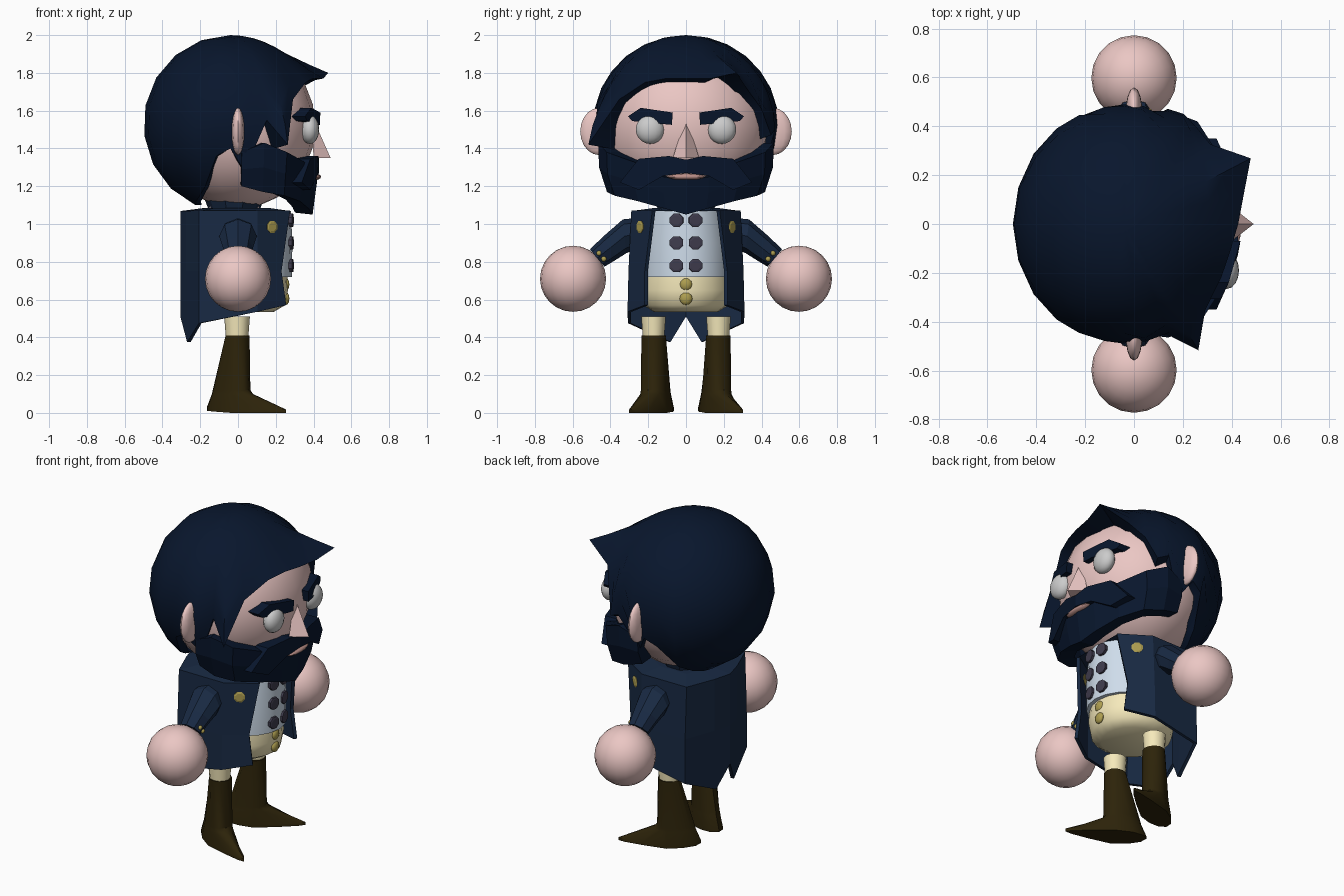
import bpy, bmesh, math
from math import sin, cos, radians, sqrt, acos, pi

if "Cube" in bpy.data.objects:
    bpy.data.objects.remove(bpy.data.objects["Cube"])

# ---------- palette ----------
def mat(name, rgb):
    m = bpy.data.materials.new(name)
    m.diffuse_color = (*rgb, 1)
    m.use_nodes = True
    m.node_tree.nodes["Principled BSDF"].inputs["Base Color"].default_value = m.diffuse_color
    return m

HAIR = mat("hair_navy", (.0025, .008, .026))
COAT = mat("coat_navy", (.009, .022, .055))
SKIN = mat("skin", (.83, .57, .55))
LIP = mat("lip", (.50, .28, .25))
CREAM = mat("cream", (.92, .82, .50))
VEST = mat("pale_blue", (.62, .72, .83))
BOOT = mat("boot_brown", (.026, .017, .003))
GOLD = mat("gold", (.42, .34, .08))
DARK = mat("button_dark", (.05, .045, .075))

# ---------- helpers ----------
def finish(name, bm, m, angle):
    bmesh.ops.remove_doubles(bm, verts=bm.verts, dist=1e-4)
    bmesh.ops.recalc_face_normals(bm, faces=bm.faces)
    me = bpy.data.meshes.new(name)
    bm.to_mesh(me)
    bm.free()
    ob = bpy.data.objects.new(name, me)
    bpy.context.collection.objects.link(ob)
    if m:
        me.materials.append(m)
    if angle:
        bpy.ops.object.select_all(action='DESELECT')
        ob.select_set(True)
        bpy.context.view_layer.objects.active = ob
        bpy.ops.object.shade_smooth_by_angle(angle=radians(angle))
    return ob

def loft(name, rings, m, angle=0, cyc=True, caps=True):
    bm = bmesh.new()
    vs = [[bm.verts.new(p) for p in r] for r in rings]
    n = len(rings[0])
    for a, b in zip(vs, vs[1:]):
        for i in range(n if cyc else n - 1):
            j = (i + 1) % n
            bm.faces.new((a[i], a[j], b[j], b[i]))
    if caps:
        bm.faces.new(vs[0])
        bm.faces.new(vs[-1])
    return finish(name, bm, m, angle)

def ball(name, c, r, m, seg=20, rows=12):
    bm = bmesh.new()
    bmesh.ops.create_uvsphere(bm, u_segments=seg, v_segments=rows, radius=1)
    for v in bm.verts:
        v.co = [c[i] + v.co[i] * r[i] for i in range(3)]
    return finish(name, bm, m, 60)

def oval(cx, cy, rx, ry, z, n=16):
    return [(cx + rx * cos(2 * pi * i / n), cy + ry * sin(2 * pi * i / n), z) for i in range(n)]

def stud(name, c, r, m, yaw=0, depth=.012):
    # octagonal button facing +x, turned by yaw
    rings = []
    for d, k in ((-depth, 1), (depth, 1), (depth * 1.3, .7)):
        rings.append([(c[0] + d * cos(yaw) - r * k * cos(t) * sin(yaw),
                       c[1] + d * sin(yaw) + r * k * cos(t) * cos(yaw),
                       c[2] + r * k * sin(t)) for t in [pi / 8 + pi / 4 * i for i in range(8)]])
    loft(name, rings, m)

def plate(name, outline, xf, thick, m):
    # outline of (y, z) wrapped on the face curve xf(y)
    loft(name, [[(xf(y) + d, y, z) for y, z in outline] for d in (-thick, 0)], m)

# ---------- head ----------
ball("head", (0, 0, 1.52), (.41, .45, .44), SKIN)
loft("neck", [oval(-.02, 0, .13, .13, 1.02), oval(-.02, 0, .15, .15, 1.2)], SKIN, 40)
loft("nose", [[(.40, -.07, 1.35), (.40, .07, 1.35), (.49, 0, 1.35)],
              [(.39, -.012, 1.53), (.39, .012, 1.53), (.41, 0, 1.53)]], SKIN)
ball("mouth", (.41, 0, 1.25), (.03, .10, .017), LIP, 12, 6)
for s in (1, -1):
    ball("ear", (0, s * .46, 1.49), (.034, .10, .125), SKIN, 14, 10)
    ball("eye", (.38, s * .19, 1.50), (.05, .076, .076), None, 16, 10)
    brow = [(.307, 1.57), (.24, 1.615), (.07, 1.59), (.075, 1.525), (.13, 1.53), (.285, 1.545)]
    plate("eyebrow", [(s * y, z) for y, z in brow], lambda y: .44 - .9 * y * y, .08, HAIR)
    tache = [(0, 1.34), (.09, 1.36), (.25, 1.345), (.35, 1.22), (.25, 1.18), (.12, 1.255), (0, 1.27)]
    plate("moustache", [(s * y, z) for y, z in tache], lambda y: .43 - .75 * y * y, .08, HAIR)

# ---------- beard: band round the jaw (x, y, top, bottom) ----------
half = [(.02, .45, 1.38, 1.20), (.14, .465, 1.43, 1.17), (.26, .42, 1.38, 1.15),
        (.35, .28, 1.33, 1.12), (.40, .12, 1.25, 1.08)]
band = half + [(.42, 0, 1.235, 1.05)] + [(x, -y, t, b) for x, y, t, b in half[::-1]]
loft("beard", [[(x * .82, y * .82, t), (x, y, t), (x * .97, y * .99, (t + b) / 2),
                (x * .94, y * .90, b), (x * .72, y * .72, b + .01)] for x, y, t, b in band], HAIR)

# ---------- hair: dome with a jagged hem (azimuth, hem height, flare) ----------
hem = [(0, 1.77, 1.18), (14, 1.77, 1.28), (26, 1.80, 1.53), (41, 1.71, 1.10), (52, 1.61, 1.05),
       (60, 1.47, 1.07), (68, 1.50, 1.04), (80, 1.29, 1), (90, 1.40, 1), (100, 1.36, 1), (114, 1.20, 1),
       (127, 1.15, 1), (144, 1.12, 1), (162, 1.10, 1), (180, 1.10, 1), (198, 1.10, 1), (216, 1.12, 1),
       (233, 1.15, 1), (246, 1.20, 1), (260, 1.36, 1), (270, 1.40, 1), (281, 1.28, 1),
       (294, 1.55, 1.03), (302, 1.42, 1.28), (315, 1.66, 1.06), (333, 1.75, 1.1), (347, 1.77, 1.13)]
ROWS = 8
rings = []
for k in range(ROWS + 1):
    ring = []
    for a, z, f in hem:
        p = acos((z - 1.53) / .47) * k / ROWS
        g = sin(p) * (1 + (f - 1) * (k / ROWS) ** 3)
        ring.append((-.04 + .46 * g * cos(radians(a)), .49 * g * sin(radians(a)), 1.53 + .47 * cos(p)))
    rings.append(ring)
under = []
for a, z, f in hem:
    g = .86 * sqrt(1 - ((z - 1.53) / .47) ** 2)
    under.append((-.04 + .46 * g * cos(radians(a)), .49 * g * sin(radians(a)), z - .03 * (f > 1)))
rings.append(under)
loft("hair", rings, HAIR, 40, caps=False)

# ---------- torso ----------
loft("waistcoat", [oval(.02, 0, .265, .235, .72, 20), oval(.02, 0, .268, .235, .9, 20),
                   oval(.02, 0, .26, .21, 1.07, 20)], VEST, 50)
loft("breeches", [oval(.02, 0, .17, .17, .535, 20), oval(.02, 0, .23, .225, .57, 20),
                  oval(.02, 0, .245, .24, .65, 20), oval(.02, 0, .24, .23, .735, 20)], CREAM, 75)
for z in (1.02, .90, .78):
    for y in (.05, -.05):
        stud("waistcoat_button", (.281, y, z), .038, DARK, y * 3, .009)
for z in (.605, .68):
    ball("breeches_button", (.255, 0, z), (.018, .034, .034), GOLD, 10, 6)

# ---------- tailcoat ----------
def both(pts):
    return pts + [(x, -y, z) for x, y, z in pts[-2::-1]]

top = both([(.27, .17, 1.07), (.10, .28, 1.07), (-.20, .28, 1.07), (-.265, .11, 1.07), (-.295, 0, 1.07)])
mid = both([(.225, .21, .75), (.10, .295, .75), (-.20, .295, .75), (-.265, .11, .75), (-.295, 0, .75)])
low = both([(.25, .21, .57), (.10, .30, .535), (-.20, .30, .475), (-.26, .085, .375), (-.295, 0, .51)])
coat = loft("tailcoat", [top, mid, low], COAT, cyc=False, caps=False)
sol = coat.modifiers.new("cloth", 'SOLIDIFY')
sol.thickness, sol.offset = .02, 0
loft("coat_shoulders", [top, [(x * .6, y * .6, 1.085) for x, y, z in top]], COAT)
loft("collar", [oval(-.02, 0, .13, .15, 1.06, 10), oval(-.02, 0, .16, .18, 1.14, 10)], COAT)

for s in (1, -1):
    stud("coat_button", (.175, s * .235, .985), .034, GOLD, s * radians(57))

    # sleeve running out and down to the hand
    stations = [(.28, .945, .09, .085, .0), (.325, .935, .10, .09, .1),
                (.40, .875, .08, .07, .6), (.47, .82, .065, .06, .7)]
    loft("sleeve", [[(rx * cos(t), s * (y + rz * sin(t) * sin(tilt)), z + rz * sin(t) * cos(tilt))
                     for t in [2 * pi * i / 8 for i in range(8)]]
                    for y, z, rx, rz, tilt in stations], COAT)
    for y, z in ((.435, .815), (.46, .845)):
        ball("cuff_button", (.06, s * y, z), (.014, .014, .014), GOLD, 8, 6)
    ball("hand", (0, s * .598, .71), (.175, .175, .175), SKIN)

    # legs and pointed boots, toes turned out
    loft("leg", [oval(-.005, s * .172, .058, .055, .38, 12),
                 oval(-.005, s * .172, .068, .065, .51, 12)], CREAM, 40)
    yaw = s * radians(27)
    rings = []
    for z, back, front, w, taper in ((.41, -.066, .06, .065, 0), (.12, -.15, .065, .068, 0),
                                     (.10, -.155, .085, .07, .15), (.018, -.185, .285, .078, .6),
                                     (0, -.185, .285, .078, .6)):
        r = []
        for i in range(12):
            t = 2 * pi * i / 12
            lx = (front if cos(t) > 0 else -back) * cos(t)
            ly = w * sin(t) * (1 - taper * max(0, cos(t)))
            r.append((lx * cos(yaw) - ly * sin(yaw), s * .172 + lx * sin(yaw) + ly * cos(yaw),
                      z + (.012 * max(0, -cos(t)) if z < .03 else 0)))
        rings.append(r)
    loft("boot", rings, BOOT, 35)
